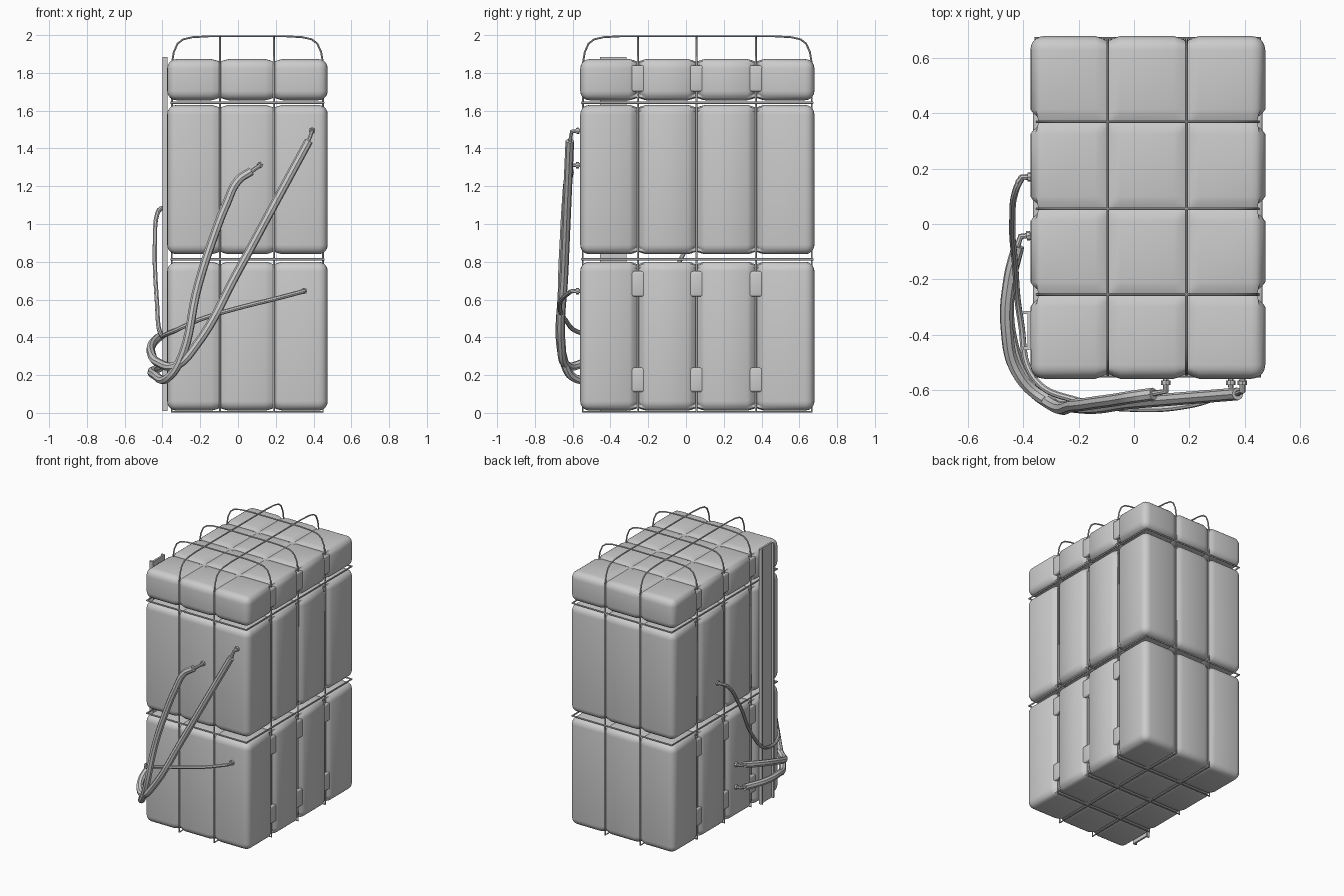
import bpy, bmesh
from mathutils import Vector

cube = bpy.data.objects.get("Cube")
if cube:
    bpy.data.objects.remove(cube, do_unlink=True)

GREY = (0.6, 0.6, 0.6, 1)
mat = bpy.data.materials.new("soft grey")
mat.use_nodes = True
mat.diffuse_color = GREY
mat.node_tree.nodes["Principled BSDF"].inputs["Base Color"].default_value = GREY

LO, HI = Vector((-0.375, -0.56, 0)), Vector((0.475, 0.68, 0))
X_SEAMS = (-0.095, 0.19)
Y_SEAMS = (-0.255, 0.055, 0.37)


def finish(obj, smooth=True):
    """Give an object the material and smooth shading."""
    obj.data.materials.append(mat)
    bpy.ops.object.select_all(action='DESELECT')
    obj.select_set(True)
    bpy.context.view_layer.objects.active = obj
    if obj.type == 'CURVE':
        bpy.ops.object.convert(target='MESH')
    if smooth:
        bpy.ops.object.shade_smooth_by_angle(angle=0.7)
    return obj


def from_bmesh(name, bm, smooth=True):
    mesh = bpy.data.meshes.new(name)
    bm.to_mesh(mesh)
    bm.free()
    obj = bpy.data.objects.new(name, mesh)
    bpy.context.collection.objects.link(obj)
    return finish(obj, smooth)


def box(name, lo, hi, bevel=0.0):
    lo, hi = Vector(lo), Vector(hi)
    bm = bmesh.new()
    bmesh.ops.create_cube(bm, size=1)
    bmesh.ops.scale(bm, vec=hi - lo, verts=bm.verts)
    bmesh.ops.translate(bm, vec=(lo + hi) / 2, verts=bm.verts)
    if bevel:
        bmesh.ops.bevel(bm, geom=bm.edges[:], offset=bevel, segments=3,
                        profile=0.5, affect='EDGES')
    return from_bmesh(name, bm, bevel > 0)


def padded_layer(name, z0, z1, radius=0.05):
    """Rounded cushion pinched along the strap seams."""
    lo, hi = Vector((LO.x, LO.y, z0)), Vector((HI.x, HI.y, z1))
    bm = bmesh.new()
    bmesh.ops.create_cube(bm, size=1)
    bmesh.ops.scale(bm, vec=hi - lo, verts=bm.verts)
    bmesh.ops.translate(bm, vec=(lo + hi) / 2, verts=bm.verts)
    for axis, seams in enumerate((X_SEAMS, Y_SEAMS, ())):
        cuts = [c for f in (0.3, 0.65, 1) for c in (lo[axis] + f * radius, hi[axis] - f * radius)]
        cuts += [s + d for s in seams for d in (-0.045, -0.025, -0.008, 0, 0.008, 0.025, 0.045)]
        normal = Vector((0, 0, 0))
        normal[axis] = 1
        for c in cuts:
            bmesh.ops.bisect_plane(bm, geom=bm.verts[:] + bm.edges[:] + bm.faces[:],
                                   plane_co=normal * c, plane_no=normal)
    for v in bm.verts:
        core = Vector([min(max(v.co[i], lo[i] + radius), hi[i] - radius) for i in range(3)])
        out = (v.co - core).normalized()
        pinch = 0
        for axis, seams, depth in ((0, X_SEAMS, 0.018), (1, Y_SEAMS, 0.04)):
            near = min(abs(v.co[axis] - s) for s in seams)
            # the long side seams are deep, the top ones shallow
            d = depth if abs(out.z) < 0.8 else 0.014
            pinch = max(pinch, d * max(0, 1 - near / 0.045) ** 1.3)
        v.co = core + out * (radius - pinch)
    return from_bmesh(name, bm)


def tube(name, points, radius, cyclic=False, smooth_path=True):
    """Round hose or wire through the points."""
    cu = bpy.data.curves.new(name, 'CURVE')
    cu.dimensions = '3D'
    cu.bevel_depth = radius
    cu.bevel_resolution = 2
    cu.resolution_u = 8
    cu.use_fill_caps = True
    if smooth_path:
        sp = cu.splines.new('BEZIER')
        sp.bezier_points.add(len(points) - 1)
        for bp, p in zip(sp.bezier_points, points):
            bp.co = p
            bp.handle_left_type = bp.handle_right_type = 'AUTO'
    else:
        sp = cu.splines.new('POLY')
        sp.points.add(len(points) - 1)
        for pp, p in zip(sp.points, points):
            pp.co = (*p, 1)
    sp.use_cyclic_u = cyclic
    obj = bpy.data.objects.new(name, cu)
    bpy.context.collection.objects.link(obj)
    return finish(obj)


# Three stacked cushions
padded_layer("lower_cushion", 0.012, 0.80)
padded_layer("middle_cushion", 0.84, 1.63)
padded_layer("top_cushion", 1.655, 1.873)

# Wire hoops arching over the top and wrapping the whole stack
ARCH = ((0, 1.85), (0.01, 1.91), (0.03, 1.955), (0.06, 1.978), (0.11, 1.989), (0.2, 1.994))


def hoop_profile(a, b):
    left = [(a, 0.006)] + [(a + d, z) for d, z in ARCH]
    right = [(b - d, z) for d, z in reversed(ARCH)] + [(b, 0.006)]
    return left + right


for i, x in enumerate(X_SEAMS):
    tube(f"long_hoop_{i}", [(x, u, z) for u, z in hoop_profile(LO.y + 0.014, HI.y - 0.014)],
         0.005, True, False)
for i, y in enumerate(Y_SEAMS):
    tube(f"cross_hoop_{i}", [(u, y, z) for u, z in hoop_profile(LO.x + 0.025, HI.x - 0.025)],
         0.005, True, False)

# Level straps running round the gaps
for i, z in enumerate((0.813, 1.642)):
    x0, x1, y0, y1 = LO.x + 0.02, HI.x - 0.02, LO.y + 0.008, HI.y - 0.008
    tube(f"level_strap_{i}", [(x0, y0, z), (x1, y0, z), (x1, y1, z), (x0, y1, z)],
         0.006, True, False)

# Pads bridging the side seams
for i, y in enumerate(Y_SEAMS):
    for j, (z0, z1) in enumerate(((0.11, 0.24), (0.615, 0.75), (1.70, 1.84))):
        for side, x in (("left", HI.x - 0.03), ("right", LO.x + 0.03)):
            box(f"seam_pad_{side}_{i}_{j}", (x - 0.02, y - 0.042, z0),
                (x + 0.02, y + 0.042, z1), 0.012)

# Channel rail up the right side
box("rail_web", (-0.385, -0.455, 0.01), (-0.372, -0.315, 1.885))
for i, y in enumerate((-0.45, -0.32)):
    box(f"rail_flange_{i}", (-0.40, y - 0.006, 0.01), (-0.38, y + 0.006, 1.885))

# Hoses sweeping from the front round to the right side
tube("long_hose", [(0.375, -0.615, 1.44), (0.19, -0.63, 1.10), (0, -0.645, 0.75),
                   (-0.22, -0.66, 0.36), (-0.33, -0.63, 0.25), (-0.42, -0.54, 0.265),
                   (-0.46, -0.38, 0.32), (-0.45, -0.2, 0.37), (-0.42, -0.08, 0.40)], 0.023)
tube("short_hose", [(0.07, -0.615, 1.28), (0.0, -0.625, 1.23), (-0.06, -0.635, 1.11),
                    (-0.13, -0.645, 0.93), (-0.21, -0.655, 0.68), (-0.31, -0.645, 0.27),
                    (-0.38, -0.58, 0.18), (-0.44, -0.44, 0.20), (-0.455, -0.25, 0.22),
                    (-0.42, -0.08, 0.235)], 0.023)
tube("thin_hose", [(0.345, -0.61, 0.643), (0.2, -0.655, 0.605), (0, -0.668, 0.555),
                   (-0.2, -0.64, 0.495), (-0.36, -0.56, 0.425), (-0.41, -0.35, 0.42),
                   (-0.43, -0.15, 0.60), (-0.44, 0.02, 0.90), (-0.425, 0.13, 1.06),
                   (-0.405, 0.17, 1.085)], 0.012)

# Elbow fittings joining hose ends to the cushions
FITTINGS = {
    "long_hose_front": ((0.37, -0.615, 1.43), (0.392, -0.605, 1.49), (0.392, -0.55, 1.495)),
    "short_hose_front": ((0.06, -0.615, 1.27), (0.115, -0.605, 1.31), (0.115, -0.55, 1.312)),
    "thin_hose_front": ((0.33, -0.61, 0.64), (0.35, -0.605, 0.645), (0.35, -0.55, 0.645)),
    "long_hose_side": ((-0.425, -0.09, 0.40), (-0.41, -0.045, 0.405), (-0.36, -0.04, 0.405)),
    "short_hose_side": ((-0.425, -0.09, 0.235), (-0.41, -0.045, 0.24), (-0.36, -0.04, 0.24)),
    "thin_hose_side": ((-0.42, 0.15, 1.075), (-0.405, 0.17, 1.085), (-0.36, 0.17, 1.085)),
}
for name, (a, b, c) in FITTINGS.items():
    tube(name + "_elbow", [a, b, c], 0.011, False, False)
    # collar pressed against the cushion
    mid = Vector(b).lerp(Vector(c), 0.42)
    end = Vector(b).lerp(Vector(c), 0.7)
    tube(name + "_collar", [mid, end], 0.017, False, False)
